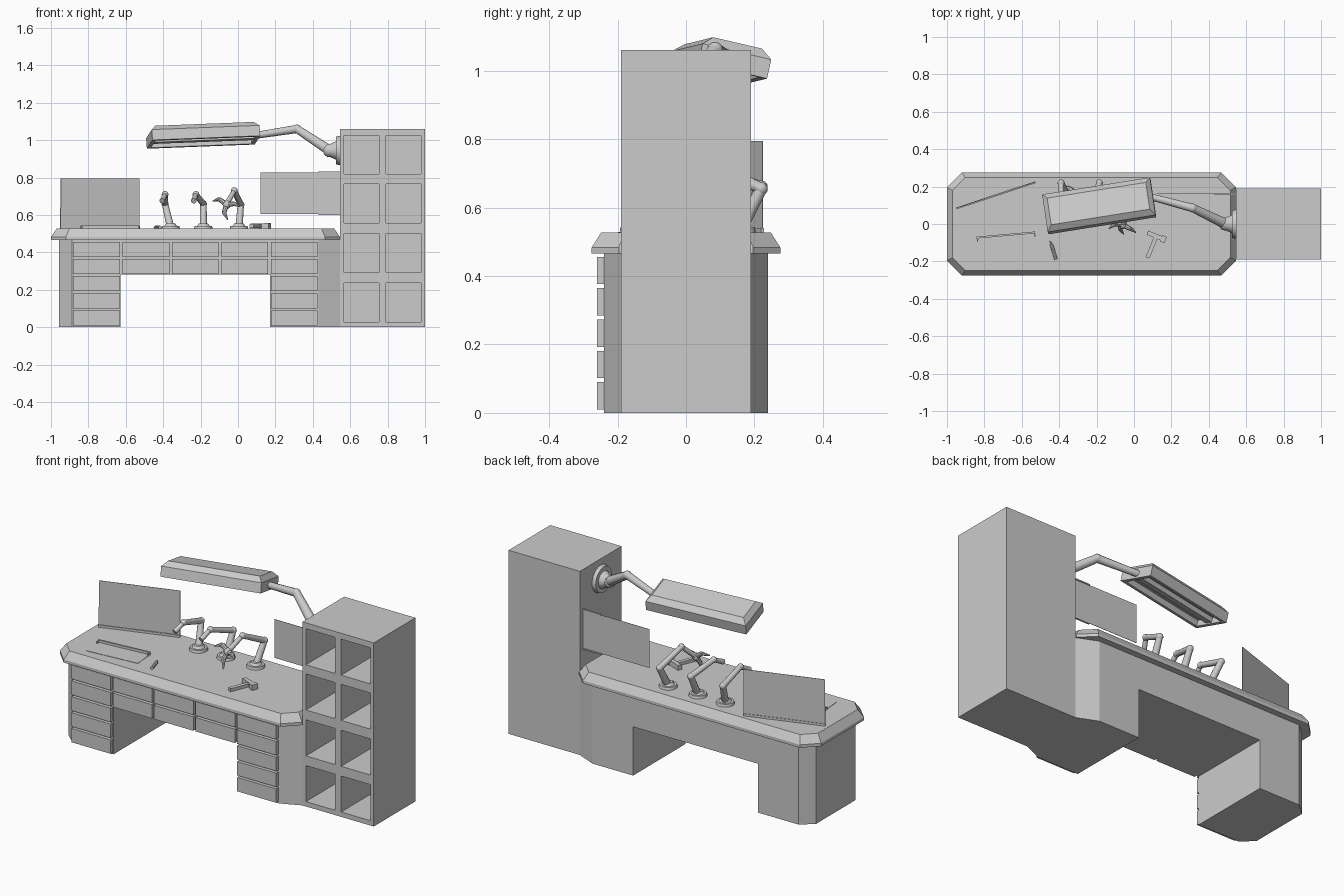
import bpy, bmesh, math
from mathutils import Vector, Matrix

if "Cube" in bpy.data.objects:
    bpy.data.objects.remove(bpy.data.objects["Cube"])


def finish(name, bm, smooth=False):
    bmesh.ops.recalc_face_normals(bm, faces=bm.faces[:])
    me = bpy.data.meshes.new(name)
    bm.to_mesh(me)
    bm.free()
    if smooth:
        for p in me.polygons:
            p.use_smooth = True
        me.set_sharp_from_angle(angle=math.radians(35))
    ob = bpy.data.objects.new(name, me)
    bpy.context.collection.objects.link(ob)
    return ob


def add_box(bm, x0, x1, y0, y1, z0, z1):
    m = Matrix.Translation(((x0 + x1) / 2, (y0 + y1) / 2, (z0 + z1) / 2))
    bmesh.ops.create_cube(bm, size=1, matrix=m @ Matrix.Diagonal((x1 - x0, y1 - y0, z1 - z0, 1)))


def boxes(name, items, loc=(0, 0, 0), rot=(0, 0, 0)):
    bm = bmesh.new()
    for b in items:
        add_box(bm, *b)
    ob = finish(name, bm)
    ob.location, ob.rotation_euler = loc, rot
    return ob


def loft(name, rings):
    bm = bmesh.new()
    vr = [[bm.verts.new(p) for p in r] for r in rings]
    n = len(vr[0])
    for a, b in zip(vr, vr[1:]):
        for i in range(n):
            bm.faces.new((a[i], a[(i + 1) % n], b[(i + 1) % n], b[i]))
    bm.faces.new(vr[0])
    bm.faces.new(vr[-1])
    return finish(name, bm)


def add_rod(bm, a, b, r1, r2, n=12):
    a, b = Vector(a), Vector(b)
    d = b - a
    m = Matrix.Translation((a + b) / 2) @ d.to_track_quat('Z', 'Y').to_matrix().to_4x4()
    bmesh.ops.create_cone(bm, cap_ends=True, segments=n, radius1=r1, radius2=r2, depth=d.length, matrix=m)


def add_ball(bm, c, r):
    bmesh.ops.create_uvsphere(bm, u_segments=12, v_segments=8, radius=r, matrix=Matrix.Translation(c))


def cut(ob, items):
    cutter = boxes(ob.name + "_cutter", items)
    cutter.hide_render = True
    cutter.hide_viewport = True
    m = ob.modifiers.new("openings", 'BOOLEAN')
    m.operation, m.object, m.solver = 'DIFFERENCE', cutter, 'EXACT'


def octagon(x0, x1, y, c, z):
    return [(x0 + c, -y, z), (x1 - c, -y, z), (x1, -y + c, z), (x1, y - c, z),
            (x1 - c, y, z), (x0 + c, y, z), (x0, y - c, z), (x0, -y + c, z)]


def rect(lx, ly, z):
    return [(-lx, -ly, z), (lx, -ly, z), (lx, ly, z), (-lx, ly, z)]


# tall cabinet with two columns of open cubbies
cabinet = boxes("cabinet", [(0.545, 1, -0.19, 0.19, 0, 1.06)])
cut(cabinet, [(x, x + 0.187, -0.3, 0.16, z, z + 0.208)
              for x in (0.567, 0.792) for z in (0.028, 0.292, 0.557, 0.818)])

# table top with bevelled rim
loft("table_top", [octagon(-1, 0.545, 0.276, 0.08, 0.466), octagon(-1, 0.545, 0.276, 0.08, 0.483),
                   octagon(-0.97, 0.515, 0.248, 0.068, 0.527)])

# desk body with kneehole
plan = [(-0.888, -0.24), (0.43, -0.24), (0.545, -0.19), (0.545, 0.19),
        (0.43, 0.24), (-0.888, 0.24), (-0.957, 0.18), (-0.957, -0.18)]
body = loft("desk_body", [[(x, y, z) for x, y in plan] for z in (0, 0.467)])
cut(body, [(-0.628, 0.17, -0.5, 0.5, -0.1, 0.282)])

# drawer fronts
bm = bmesh.new()
for col in range(5):
    x = -0.882 + col * 0.2645
    for row in range(5):
        if row > 2 or col in (0, 4):
            z = 0.01 + row * 0.0915
            add_box(bm, x, x + 0.25, -0.26, -0.238, z, z + 0.08)
finish("drawer_fronts", bm)

# lamp wall mount and arm
bm = bmesh.new()
add_rod(bm, (0.55, 0, 0.945), (0.525, 0, 0.945), 0.08, 0.074, 24)
add_rod(bm, (0.525, 0, 0.945), (0.495, 0, 0.945), 0.05, 0.036, 24)
add_ball(bm, (0.49, 0, 0.945), 0.036)
path = [(0.49, 0, 0.945), (0.315, 0.085, 1.06), (0.09, 0.145, 1.025)]
add_rod(bm, path[0], path[1], 0.028, 0.022)
add_ball(bm, path[1], 0.024)
add_rod(bm, path[1], path[2], 0.022, 0.018)
finish("lamp_arm", bm, True)

# lamp head: tray with bevelled top, recessed underside and centre bar
lx, ly = 0.292, 0.104
head = loft("lamp_head", [rect(lx - 0.02, ly - 0.02, -0.01), rect(lx - 0.02, ly - 0.02, -0.042),
                          rect(lx, ly, -0.042), rect(lx, ly, 0.015), rect(lx - 0.025, ly - 0.03, 0.042)])
head.location = (-0.187, 0.1, 1.03)
head.rotation_euler = [math.radians(a) for a in (-13, -2.2, 9)]
boxes("lamp_centre_bar", [(-0.27, 0.27, -0.02, 0.02, -0.036, -0.008)], head.location, head.rotation_euler)

# jointed workbench arms
arms = [
    [(-0.36, 0.155, 0.53), (-0.39, 0.22, 0.66), (-0.39, 0.06, 0.71), (-0.405, 0.0, 0.675)],
    [(-0.185, 0.155, 0.53), (-0.185, 0.22, 0.66), (-0.225, 0.07, 0.71), (-0.237, 0.0, 0.675)],
    [(0.005, 0.155, 0.53), (0.015, 0.22, 0.655), (-0.02, 0.07, 0.73), (-0.06, 0.0, 0.66)],
]
for i, pts in enumerate(arms):
    bm = bmesh.new()
    b = Vector(pts[0])
    add_rod(bm, b - Vector((0, 0, 0.005)), b + Vector((0, 0, 0.012)), 0.05, 0.046, 20)
    add_rod(bm, b + Vector((0, 0, 0.012)), b + Vector((0, 0, 0.025)), 0.034, 0.024, 16)
    add_rod(bm, pts[0], pts[1], 0.02, 0.017)
    add_ball(bm, pts[1], 0.019)
    add_rod(bm, pts[1], pts[2], 0.017, 0.015)
    add_ball(bm, pts[2], 0.018)
    add_rod(bm, pts[2], pts[3], 0.012, 0.015)
    finish("bench_arm_%d" % (i + 1), bm, True)

# three-fingered gripper on the third arm
bm = bmesh.new()
hub = (-0.06, -0.005, 0.655)
add_ball(bm, hub, 0.022)
for mid, tip in [((-0.1, 0.0, 0.685), (-0.135, -0.025, 0.675)),
                 ((-0.02, -0.025, 0.66), (0.01, -0.045, 0.645)),
                 ((-0.075, -0.025, 0.615), (-0.055, -0.055, 0.575))]:
    add_rod(bm, hub, mid, 0.014, 0.012, 8)
    add_rod(bm, mid, tip, 0.012, 0.003, 8)
finish("gripper", bm, True)

# left screen panel standing in an L-shaped holder
boxes("left_screen", [(-0.222, 0.222, -0.001, 0.001, 0.53, 0.795), (-0.222, 0.222, -0.006, 0.004, 0.525, 0.54),
                      (-0.224, -0.218, -0.006, 0.004, 0.525, 0.64)],
      (-0.737, 0.155, 0), (0, 0, math.radians(18.3)))

# right screen panel held by the cabinet
boxes("right_screen", [(0.12, 0.55, 0.16, 0.162, 0.605, 0.828), (0.43, 0.55, 0.156, 0.166, 0.825, 0.832),
                       (0.43, 0.55, 0.156, 0.166, 0.6, 0.607)])

# flat input pad with raised back rail
boxes("input_pad", [(-0.155, 0.155, -0.125, 0, 0.525, 0.529), (-0.157, 0.157, -0.004, 0.006, 0.525, 0.543),
                    (-0.157, -0.15, -0.02, 0, 0.525, 0.54), (0.15, 0.157, -0.02, 0, 0.525, 0.54)],
      (-0.685, -0.06, 0), (0, 0, math.radians(5)))

# pen
bm = bmesh.new()
add_rod(bm, (-0.417, -0.19, 0.535), (-0.44, -0.115, 0.535), 0.009, 0.009, 8)
add_rod(bm, (-0.44, -0.115, 0.535), (-0.449, -0.09, 0.535), 0.009, 0.002, 8)
finish("pen", bm)

# hammer
boxes("hammer", [(-0.05, 0.03, -0.012, 0.012, 0.527, 0.555), (0.03, 0.055, -0.018, 0.018, 0.525, 0.558),
                 (-0.01, 0.012, -0.125, 0, 0.53, 0.548)],
      (0.118, -0.065, 0), (0, 0, math.radians(-22)))
